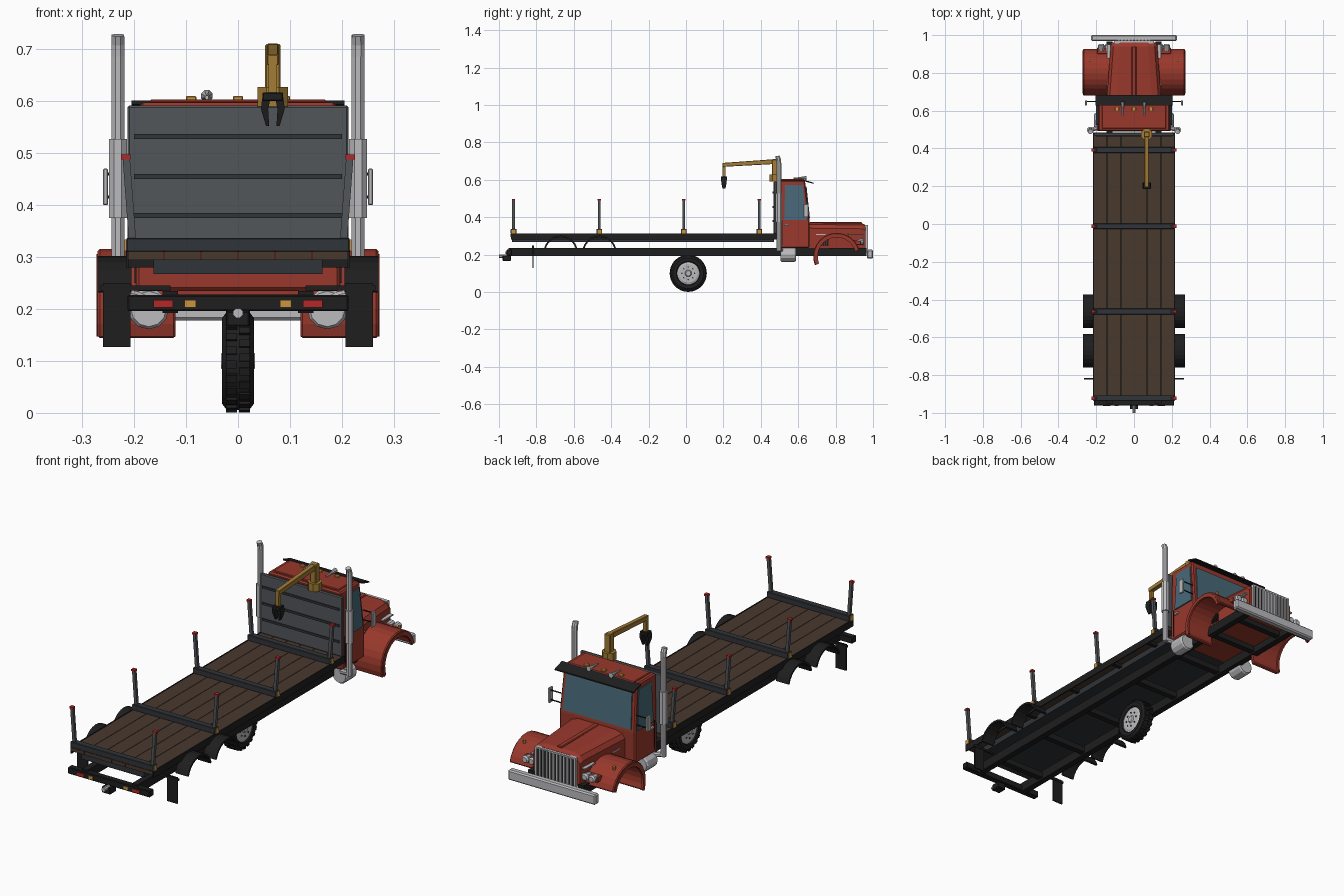
import bpy, bmesh, math
from mathutils import Vector, Matrix
from math import sin, cos, pi, radians

if "Cube" in bpy.data.objects:
    bpy.data.objects.remove(bpy.data.objects["Cube"])

def mat(name, r, g, b):
    m = bpy.data.materials.new(name)
    m.diffuse_color = (r, g, b, 1)
    m.use_nodes = True
    m.node_tree.nodes["Principled BSDF"].inputs["Base Color"].default_value = m.diffuse_color
    return m

RED = mat("red_paint", .32, .04, .025)
BLACK = mat("black", .013, .013, .013)
STEEL = mat("dark_steel", .03, .034, .04)
GREY = mat("panel_grey", .085, .092, .1)
WOOD = mat("wood", .065, .04, .027)
GOLD = mat("yellow_paint", .36, .2, .035)
CHROME = mat("chrome", .5, .5, .52)
GLASS = mat("glass", .065, .14, .19)
AMBER = mat("amber", .6, .3, .05)
LAMP = mat("red_lamp", .45, .02, .02)

def finish(name, bm, m, bevel=0, smooth=False):
    bmesh.ops.recalc_face_normals(bm, faces=bm.faces)
    me = bpy.data.meshes.new(name)
    bm.to_mesh(me)
    bm.free()
    ob = bpy.data.objects.new(name, me)
    bpy.context.collection.objects.link(ob)
    me.materials.append(m)
    if bevel:
        b = ob.modifiers.new("bevel", 'BEVEL')
        b.width, b.segments, b.limit_method = bevel, 1, 'ANGLE'
    if smooth:
        bpy.context.view_layer.objects.active = ob
        ob.select_set(True)
        bpy.ops.object.shade_smooth_by_angle(angle=radians(35))
        ob.select_set(False)
    return ob

def box(name, x0, x1, y0, y1, z0, z1, m, bevel=0):
    bm = bmesh.new()
    bmesh.ops.create_cube(bm, size=1, matrix=Matrix.Translation(((x0+x1)/2, (y0+y1)/2, (z0+z1)/2))
                          @ Matrix.Diagonal((x1-x0, y1-y0, z1-z0, 1)))
    return finish(name, bm, m, bevel)

def pair(name, x0, x1, *a, **k):
    box(name + "_right", x0, x1, *a, **k)
    box(name + "_left", -x1, -x0, *a, **k)

def loft(name, rings, m, bevel=0, loop=False, smooth=False):
    """Skin through equal-length closed rings; end caps unless looped."""
    bm = bmesh.new()
    vs = [[bm.verts.new(p) for p in r] for r in rings]
    n, k = len(rings), len(rings[0])
    for i in range(n if loop else n - 1):
        a, b = vs[i], vs[(i + 1) % n]
        for j in range(k):
            bm.faces.new((a[j], a[(j+1) % k], b[(j+1) % k], b[j]))
    if not loop:
        bm.faces.new(vs[0])
        bm.faces.new(vs[-1])
    return finish(name, bm, m, bevel, smooth)

def rod(name, pts, radii, m, sides=8, smooth=False):
    """Round bar or tapered tube along a list of points."""
    P = [Vector(p) for p in pts]
    if not isinstance(radii, (list, tuple)):
        radii = [radii] * len(P)
    d = (P[-1] - P[0]).normalized()
    u = d.orthogonal().normalized()
    w = d.cross(u)
    rings = [[p + r * (cos(t) * u + sin(t) * w) for t in [2*pi*(i+.5)/sides for i in range(sides)]]
             for p, r in zip(P, radii)]
    return loft(name, rings, m, smooth=smooth)

def prism(name, yz, x0, x1, m, bevel=0):
    return loft(name, [[(x, y, z) for y, z in yz] for x in (x0, x1)], m, bevel)

def arch(name, x0, x1, cy, cz, r0, r1, a0, a1, m, n=10, bevel=0):
    rings = []
    for i in range(n + 1):
        t = radians(a0 + (a1 - a0) * i / n)
        rings.append([(x, cy + r*cos(t), cz + r*sin(t)) for x, r in ((x0, r0), (x1, r0), (x1, r1), (x0, r1))])
    return loft(name, rings, m, bevel)

# Single wheel under the middle
WY, WZ = .012, .1
prof = [(-.02, .058), (-.029, .064), (-.031, .082), (-.022, .094), (.022, .094), (.031, .082), (.029, .064), (.02, .058)]
N = 28
loft("tyre", [[(x, WY + r*cos(2*pi*i/N), WZ + r*sin(2*pi*i/N)) for x, r in prof] for i in range(N)], BLACK, loop=True)
bm = bmesh.new()
for i in range(22):
    for s in (1, -1):
        t = 2*pi*(i + .25*s)/22
        bmesh.ops.create_cube(bm, size=1, matrix=Matrix.Translation((0, WY, WZ)) @ Matrix.Rotation(t, 4, 'X')
                              @ Matrix.Translation((s*.0125, 0, .093)) @ Matrix.Diagonal((.022, .015, .012, 1)))
finish("tyre_tread", bm, BLACK)
rod("wheel_rim", [(x, WY, WZ) for x in (-.024, -.012, .012, .024)], [.06, .045, .045, .06], CHROME, 24)
for s in (1, -1):
    rod("rim_face", [(s*.022, WY, WZ), (s*.027, WY, WZ)], [.06, .05], CHROME, 24)
    rod("hub", [(s*.022, WY, WZ), (s*.033, WY, WZ)], [.022, .014], CHROME, 12)
    for i in range(8):
        y, z = WY + .034*cos(i*pi/4), WZ + .034*sin(i*pi/4)
        rod("wheel_nut", [(s*.024, y, z), (s*.03, y, z)], .004, STEEL, 6)

# Chassis
pair("frame_rail", .115, .145, -.95, .965, .192, .235, BLACK)
for y in (-.8, -.5, -.2, .15, .45, .7, .88):
    box("crossmember", -.12, .12, y - .014, y + .014, .2, .228, BLACK)
box("rear_bumper", -.213, .213, -.96, -.93, .196, .227, BLACK, .003)
pair("tail_lamp", .125, .163, -.964, -.955, .203, .217, LAMP)
pair("rear_marker", .081, .103, -.964, -.955, .203, .217, AMBER)
box("hitch_block", -.022, .022, -.98, -.935, .166, .196, BLACK, .003)
rod("hitch_pin", [(0, -1, .192), (0, -.96, .192)], .01, CHROME)

# Flat deck with planks
box("deck_subframe", -.163, .163, -.93, .47, .267, .295, STEEL)
w = .426 / 6
for i in range(6):
    box("deck_plank", -.213 + i*w + .001, -.213 + (i+1)*w - .001, -.938, .485, .294, .311, WOOD)
pair("deck_edge", .211, .216, -.935, .485, .28, .313, BLACK)
for y in (-.8, -.5, -.2, .1, .35):
    box("deck_outrigger", -.212, .212, y - .01, y + .01, .28, .295, BLACK)

# Bunks and leaning stakes
for y in (-.922, -.463, -.012, .392):
    box("bunk", -.215, .215, y - .015, y + .015, .31, .337, STEEL, .002)
    for s in (1, -1):
        box("stake_bracket", s*.211 - .007, s*.211 + .007, y - .011, y + .011, .312, .334, AMBER)
        loft("stake", [[(s*x + a, y + b, z) for a, b in ((-.007, -.007), (.007, -.007), (.007, .007), (-.007, .007))]
                       for x, z in ((.203, .33), (.215, .49))], GREY)
        box("stake_cap", s*.216 - .009, s*.216 + .009, y - .009, y + .009, .488, .497, LAMP)

# Headboard
box("headboard", -.213, .213, .468, .484, .311, .592, GREY, .004)
for z in (.38, .455, .532):
    box("headboard_rib", -.2, .2, .463, .47, z - .005, z + .005, STEEL)

# Rear mudguards and flaps
for s in (1, -1):
    for y in (-.67, -.463):
        arch("rear_mudguard", s*.205, s*.27, y, .21, .083, .092, 15, 165, BLACK)
pair("mud_flap", .207, .26, -.822, -.816, .127, .25, BLACK)
pair("flap_hanger", .13, .265, -.824, -.814, .236, .245, BLACK)

# Cab
def cab_ring(y, z, hw=.197):
    return (hw, y, z)
cab = [(.492, .235, .197), (.66, .235, .197), (.66, .38, .197), (.636, .597, .189), (.492, .597, .189)]
loft("cab", [[(s*h, y, z) for y, z, h in cab] for s in (1, -1)], RED, .006)
box("roof_panel", -.17, .17, .505, .63, .595, .603, RED, .003)
def slab(name, pts, off, m):
    o = Vector(off)
    return loft(name, [[Vector(p) - o for p in pts], [Vector(p) + o for p in pts]], m)
slab("windshield", [(-.178, .659, .392), (.178, .659, .392), (.17, .6405, .565), (-.17, .6405, .565)], (0, .004, 0), GLASS)
slab("rear_window", [(-.13, .492, .42), (.13, .492, .42), (.13, .492, .55), (-.13, .492, .55)], (0, .003, 0), GLASS)
for s in (1, -1):
    slab("side_window", [(s*.197, .525, .385), (s*.197, .644, .385), (s*.19, .625, .572), (s*.19, .53, .572)], (.003, 0, 0), GLASS)
    slab("door_seam", [(s*.197, .513, .25), (s*.197, .516, .25), (s*.197, .516, .385), (s*.197, .513, .385)], (.002, 0, 0), BLACK)
    slab("door_handle", [(s*.197, .525, .355), (s*.197, .55, .355), (s*.197, .55, .363), (s*.197, .525, .363)], (.006, 0, 0), CHROME)
prism("sun_visor", [(.628, .593), (.682, .578), (.682, .584), (.628, .601)], -.205, .205, BLACK)
for x in (-.09, 0, .09):
    box("roof_marker", x - .01, x + .01, .6, .618, .6, .61, AMBER, .002)
for x in (-.06, .055):
    rod("air_horn", [(x, .575, .607), (x, .61, .609), (x, .645, .61)], [.004, .006, .012], CHROME)

# Mirrors
for s in (1, -1):
    box("mirror", s*.255 - .005, s*.255 + .005, .628, .655, .4, .47, CHROME, .002)
    for z in (.415, .46):
        rod("mirror_arm", [(s*.195, .648, z), (s*.257, .648, z)], .003, BLACK, 6)

# Exhaust stacks and tanks
for s in (1, -1):
    rod("exhaust_stack", [(s*.231, .497, .22), (s*.231, .497, .69)], .0135, CHROME)
    rod("exhaust_tip", [(s*.231, .497, .685), (s*.231, .495, .71), (s*.231, .488, .727)], [.0135, .0135, .013], CHROME)
    rod("heat_shield", [(s*.231, .497, .375), (s*.231, .497, .527)], .019, CHROME)
    rod("exhaust_elbow", [(s*.231, .497, .23), (s*.16, .52, .215)], .012, CHROME)
    rod("fuel_tank", [(s*.172, y, .2) for y in (.505, .512, .58, .587)], [.034, .039, .039, .034], CHROME, 12)

# Hood and front fenders
def hood_ring(y, w, z):
    h = [(w, .225), (w, z - .03), (w - .015, z - .01), (w - .05, z)]
    return [(a, y, b) for a, b in h] + [(-a, y, b) for a, b in reversed(h)]
loft("hood", [hood_ring(.655, .145, .371), hood_ring(.94, .124, .368), hood_ring(.96, .12, .358)], RED)
box("hood_ridge", -.012, .012, .66, .94, .366, .374, RED, .003)
for s in (1, -1):
    arch("front_fender", s*.12, s*.27, .806, .19, .11, .126, 15, 202, RED, 14, .004)
    arch("fender_lip", s*.262, s*.272, .806, .19, .102, .116, 15, 202, RED, 14)
    for i in range(4):
        y = .722 + i*.011
        box("hood_vent", s*.138 - .006, s*.138 + .006, y, y + .007, .245, .282, BLACK)
    for y0, y1 in ((.67, .745), (.875, .95)):
        box("hood_trim", s*.133 - .009, s*.133 + .009, y0, y1, .304, .31, CHROME)
    rod("fender_marker", [(s*.233, .866, .298), (s*.233, .866, .314)], .007, AMBER)
    box("headlamp_mount", s*.155 - .04, s*.155 + .04, .9, .935, .25, .275, RED, .003)
    for x in (.138, .173):
        rod("headlamp", [(s*x, y, .268) for y in (.915, .945, .953)], [.014, .018, .012], CHROME, 10)

# Grille and bumper
box("grille_back", -.098, .098, .955, .966, .215, .35, BLACK)
pair("grille_side", .096, .106, .955, .972, .21, .357, CHROME)
for z in (.21, .349):
    box("grille_frame", -.104, .104, .955, .972, z, z + .008, CHROME)
for i in range(10):
    x = -.081 + i*.018
    box("grille_bar", x - .0045, x + .0045, .96, .974, .215, .352, CHROME)
box("front_bumper", -.227, .227, .968, 1.0, .178, .226, CHROME, .006)

# Loader crane
CX, CY = .067, .475
rod("crane_base", [(CX, CY, .59), (CX, CY, .627)], .032, GOLD, 8)
box("crane_column", CX - .015, CX + .015, CY - .016, CY + .016, .62, .71, GOLD, .003)
prism("crane_boom", [(CY + .012, .685), (CY + .012, .711), (.195, .69), (.195, .669)], CX - .011, CX + .011, GOLD, .002)
box("crane_drop", CX - .008, CX + .008, .195, .211, .612, .675, GOLD)
box("grapple_head", CX - .02, CX + .02, .186, .22, .6, .617, BLACK, .002)
for s in (1, -1):
    loft("grapple_jaw", [[(CX + s*x + a, .203 + b, z) for a, b in ((-t, -d), (t, -d), (t, d), (-t, d))]
                         for x, z, t, d in ((.012, .608, .008, .016), (.016, .585, .007, .014), (.01, .552, .003, .008))], BLACK)
